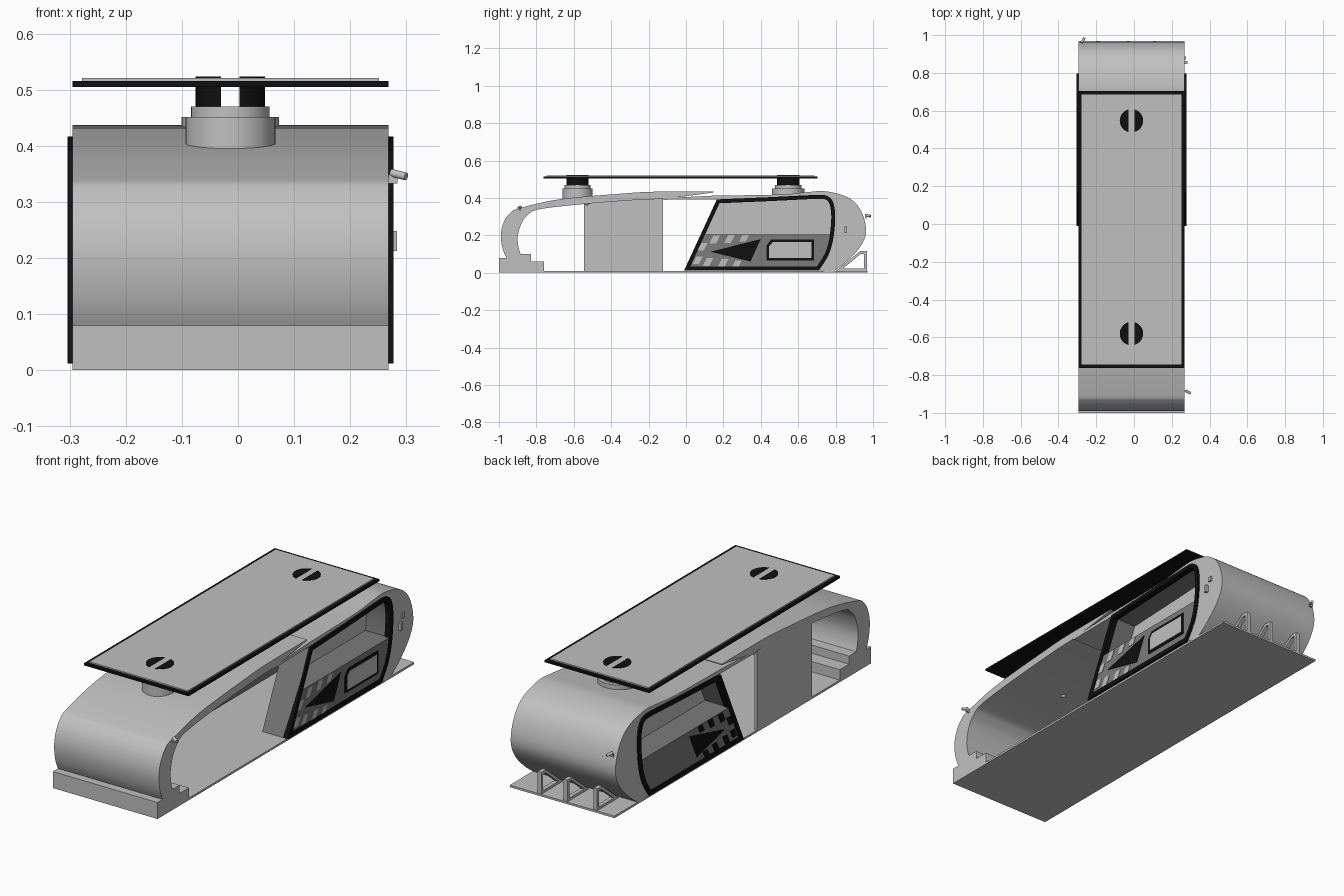
import bpy, bmesh, math
from mathutils import Vector

if "Cube" in bpy.data.objects:
    bpy.data.objects.remove(bpy.data.objects["Cube"])

CX, W = -0.0135, 0.2815          # middle and half width of the shelter


def material(name, v):
    m = bpy.data.materials.new(name)
    m.diffuse_color = (v, v, v, 1)
    m.use_nodes = True
    m.node_tree.nodes["Principled BSDF"].inputs["Base Color"].default_value = m.diffuse_color
    return m


LIGHT = material("light_grey", 0.53)
DARK = material("dark_grey", 0.2)
BLACK = material("black", 0.005)


def finish(name, bm, mat, smooth=True):
    bmesh.ops.recalc_face_normals(bm, faces=bm.faces)
    me = bpy.data.meshes.new(name)
    bm.to_mesh(me)
    bm.free()
    me.materials.append(mat)
    ob = bpy.data.objects.new(name, me)
    bpy.context.collection.objects.link(ob)
    if smooth:
        bpy.ops.object.select_all(action='DESELECT')
        ob.select_set(True)
        bpy.context.view_layer.objects.active = ob
        bpy.ops.object.shade_smooth_by_angle(angle=math.radians(30))
    return ob


def place(p, t, axis):
    return (t, p[0], p[1]) if axis == 'X' else (p[0], p[1], t)


def prism(name, pts, t0, t1, mat, axis='X'):
    """Closed outline (y,z) pushed along x, or (x,y) pushed along z."""
    bm = bmesh.new()
    a = [bm.verts.new(place(p, t0, axis)) for p in pts]
    b = [bm.verts.new(place(p, t1, axis)) for p in pts]
    bm.faces.new(a)
    bm.faces.new(b)
    for i in range(len(pts)):
        j = (i + 1) % len(pts)
        bm.faces.new((a[i], a[j], b[j], b[i]))
    return finish(name, bm, mat)


def box(name, x0, x1, y0, y1, z0, z1, mat):
    return prism(name, [(y0, z0), (y1, z0), (y1, z1), (y0, z1)], x0, x1, mat)


def inset(pts, d):
    """Offset a clockwise outline inwards."""
    out, n = [], len(pts)
    for i in range(n):
        p, q, r = (Vector(pts[k % n]) for k in (i - 1, i, i + 1))
        u, v = (q - p).normalized(), (r - q).normalized()
        n1, n2 = Vector((u.y, -u.x)), Vector((v.y, -v.x))
        out.append(tuple(q + (n1 + n2) * (d / (1 + n1.dot(n2)))))
    return out


def ring(name, pts, d, x0, x1, mat):
    bm = bmesh.new()
    loops = [[bm.verts.new((x, *p)) for p in o]
             for o, x in ((pts, x0), (pts, x1), (inset(pts, d), x1), (inset(pts, d), x0))]
    for k in range(4):
        a, b = loops[k], loops[(k + 1) % 4]
        for i in range(len(pts)):
            j = (i + 1) % len(pts)
            bm.faces.new((a[i], a[j], b[j], b[i]))
    return finish(name, bm, mat)


def spline(pts, n=5):
    """Smooth curve through the points."""
    P = [Vector(p) for p in [pts[0]] + pts + [pts[-1]]]
    out = []
    for a, b, c, d in zip(P, P[1:], P[2:], P[3:]):
        for k in range(n):
            t = k / n
            out.append(tuple(0.5 * (2 * b + (c - a) * t + (2 * a - 5 * b + 4 * c - d) * t * t
                                    + (3 * b - a - 3 * c + d) * t ** 3)))
    return out + [pts[-1]]


def cylinder(name, x, y, r, z0, z1, mat):
    pts = [(x + r * math.cos(k * math.tau / 40), y + r * math.sin(k * math.tau / 40)) for k in range(40)]
    return prism(name, pts, z0, z1, mat, 'Z')


X0, X1 = CX - W, CX + W

# Floor and stepped front plinth
box("floor", X0, X1, -0.98, 0.97, 0, 0.01, LIGHT)
prism("front_plinth", [(-1, 0), (-1, .08), (-.9, .08), (-.9, .1), (-.83, .1), (-.83, .06),
                       (-.76, .06), (-.76, 0)], X0, X1, LIGHT)

# Front shell: rounded nose and roof that ends in a thin overlapping tip
outer = spline([(-.945, .05), (-.978, .12), (-.99, .2), (-.975, .27), (-.94, .32), (-.89, .345),
                (-.675, .393), (-.355, .422), (-.17, .433), (.147, .434)])
inner = spline([(.147, .429), (-.1, .397), (-.25, .39), (-.515, .37), (-.78, .34), (-.85, .305),
                (-.885, .25), (-.9, .175), (-.88, .09), (-.83, .035), (-.77, .01)])
prism("front_shell", outer + inner, X0, X1, LIGHT)

# Side frame outline, also the inside of the rear shell
top = [(.165, .392), (.45, .404)] + spline([(.69, .416), (.745, .414), (.78, .39), (.795, .34),
                                            (.797, .27), (.785, .17), (.76, .09), (.71, .012)], 3)
frame = [(-.01, .012)] + top

# Rear shell: roof and rounded back
outer = [(-.12, .399)] + spline([(.147, .412), (.5, .418), (.64, .43), (.74, .436), (.85, .41), (.917, .36),
                                 (.955, .28), (.96, .2), (.92, .123), (.85, .053), (.79, .008)])
prism("rear_shell", outer + top[::-1] + [(-.12, .39)], X0, X1, LIGHT)

# Side modules with frame, window recess and decoration
LOW = [(.0, .014), (.086, .205), (.788, .205), (.78, .15), (.755, .08), (.71, .014)]
HIGH = [(.086, .205), (.17, .385), (.69, .408), (.74, .406), (.775, .38), (.788, .3), (.788, .205)]
for s, side in ((1, "right"), (-1, "left")):
    def X(d):
        return CX + s * (W + d)
    ring(side + "_window_lining", frame, .016, X(-.13), X(-.002), DARK)
    ring(side + "_frame", frame, .021, X(-.02), X(.009), BLACK)
    prism(side + "_lower_body", LOW, X(-.13), X(.004), DARK)
    prism(side + "_window_back", HIGH, X(-.13), X(-.125), LIGHT)
    prism(side + "_triangle", [(.13, .112), (.4, .18), (.345, .06)], X(.003), X(.006), BLACK)
    # slanted stripes above and below the triangle
    stripes = [(.06, .118, .16), (.125, .155, .2), (.205, .16, .203), (.285, .168, .203),
               (.035, .047, .087), (.09, .036, .08), (.17, .03, .074), (.245, .03, .066)]
    for k, (y, z0, z1) in enumerate(stripes):
        e = (z1 - z0) * .5
        prism(f"{side}_stripe_{k}", [(y, z0), (y + e, z1), (y + e + .035, z1), (y + .035, z0)],
              X(.003), X(.006), LIGHT if s > 0 else BLACK)

# Service hatch on the right side
prism("hatch_frame", [(.43, .065), (.43, .145), (.455, .177), (.685, .177), (.685, .065)],
      CX + W + .003, CX + W + .007, BLACK)
prism("hatch_plate", [(.445, .078), (.445, .142), (.463, .163), (.672, .163), (.672, .078)],
      CX + W + .005, CX + W + .009, LIGHT)

# Thin screen on the left side
box("left_screen", X0, X0 + .012, -.545, -.122, .01, .393, LIGHT)

# Rear brackets
TRI = [(.80, .008), (.905, .095), (.93, .115), (.967, .115), (.967, .008)]
for k, x in enumerate((.11, -.03, -.19)):
    ring(f"rear_bracket_{k}", TRI, .014, x - .01, x + .01, LIGHT)

# Canopy on two pedestals with split posts
box("canopy_slab", X0, X1, -.762, .703, .505, .515, BLACK)
box("canopy_top", X0 + .017, X1 - .017, -.745, .686, .514, .521, LIGHT)
for tag, y, r, z in (("front", -.58, .08, .375), ("rear", .547, .087, .405)):
    cylinder(tag + "_pedestal", CX, y, r, z, .451, LIGHT)
    cylinder(tag + "_pedestal_cap", CX, y, .07, .45, .47, LIGHT)
    a0 = math.acos(.0165 / .062)
    for s in (1, -1):
        arc = [(CX + s * .062 * math.cos(-a0 + 2 * a0 * k / 20), y + .062 * math.sin(-a0 + 2 * a0 * k / 20))
               for k in range(21)]
        prism(f"{tag}_post_{'right' if s > 0 else 'left'}", arc, .469, .523, BLACK, 'Z')

# Ceiling lamp
bm = bmesh.new()
bmesh.ops.create_uvsphere(bm, u_segments=16, v_segments=10, radius=.014)
lamp = finish("ceiling_lamp", bm, LIGHT)
lamp.location = (CX, -.53, .374)


# Small surveillance cameras
def cam(tag, base, aim):
    bm = bmesh.new()
    bmesh.ops.create_cone(bm, cap_ends=True, segments=12, radius1=.007, radius2=.007, depth=.03)
    ob = finish(tag + "_watch_body", bm, LIGHT)
    b, d = Vector(base), Vector(aim).normalized()
    ob.location = b + d * .012 + Vector((0, 0, .008))
    ob.rotation_euler = d.to_track_quat('Z', 'Y').to_euler()
    box(tag + "_watch_mount", b.x - .008, b.x + .008, b.y - .004, b.y + .004, b.z - .01, b.z + .006, LIGHT)


cam("front", (.276, -.885, .343), (1, -.5, -.25))
cam("rear", (-.275, .962, .3), (.5, 1, -.25))

# Small boxes on the rear right edge
box("rear_speaker", X1 - .002, X1 + .015, .848, .862, .212, .248, LIGHT)
box("rear_switch", X1 - .002, X1 + .008, .87, .888, .262, .285, LIGHT)
